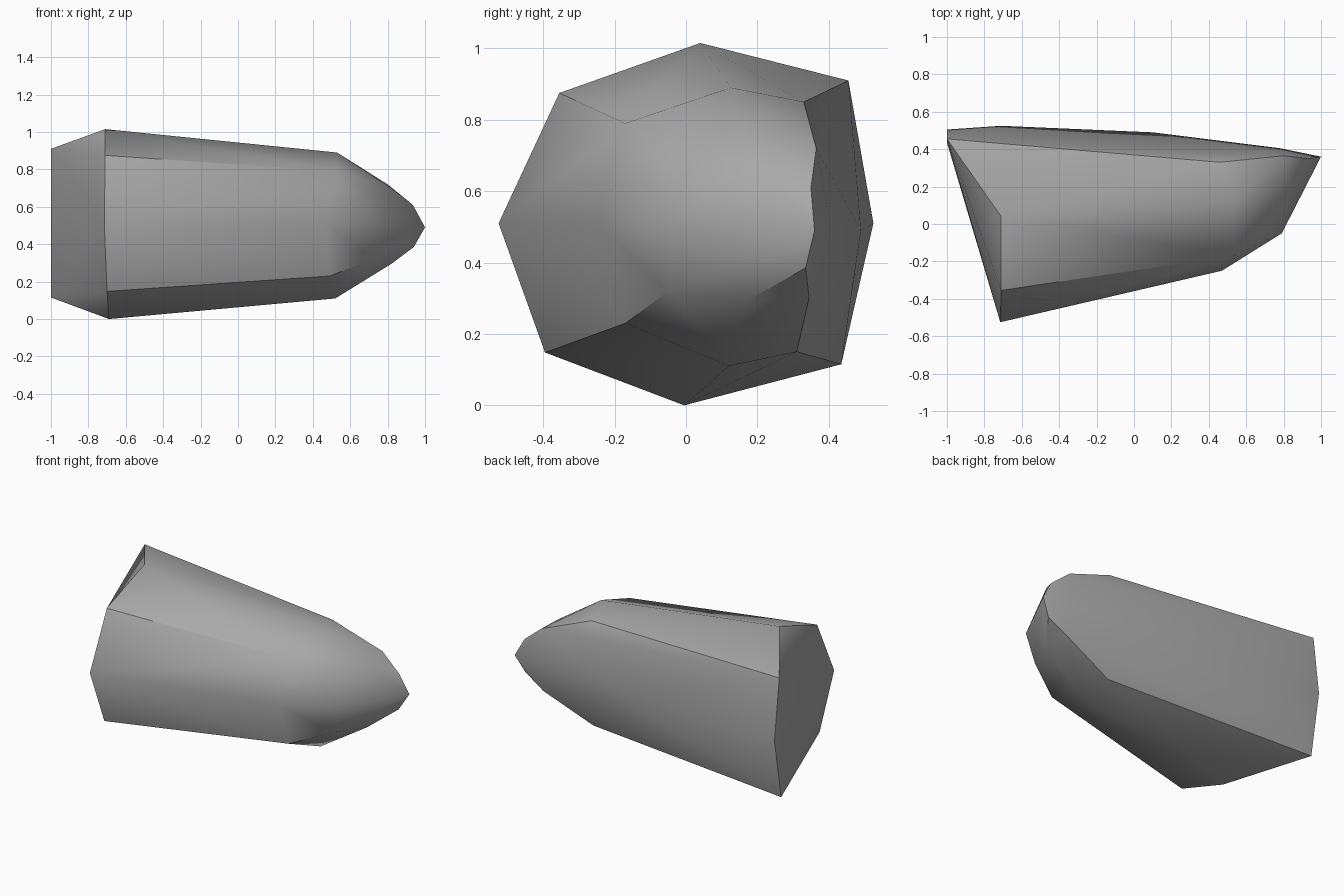
import bpy, bmesh, math

cube = bpy.data.objects.get("Cube")
if cube:
    bpy.data.objects.remove(cube, do_unlink=True)

# One flat stone colour
stone = bpy.data.materials.new("stone_grey")
stone.use_nodes = True
grey = (0.4, 0.4, 0.4, 1)
stone.diffuse_color = grey
stone.node_tree.nodes["Principled BSDF"].inputs["Base Color"].default_value = grey

# Cross-sections run top, front, bottom, back
broken_end = [(-.71, .04, 1.015), (-.71, -.355, .875), (-.715, -.525, .51),
              (-.7, -.395, .148), (-.69, -.005, 0), (-1, .435, .115),
              (-1, .505, .51), (-.71, .525, .51), (-1, .455, .91)]
shoulder = [(.53, .125, .89), (.53, -.17, .79), (.47, -.25, .51), (.49, -.17, .23),
            (.52, .12, .11), (.46, .31, .15), (.1, .49, .49), (.46, .33, .85)]
nose = [(.82, .175, .7), (.72, -.05, .66), (.79, -.05, .5), (.72, -.05, .32),
        (.82, .175, .295), (.8, .345, .3), (.78, .405, .5), (.8, .365, .72)]
tip = [(.935, .35, .61), (1, .36, .49), (.94, .335, .385)]

# Faceted shard wrapped around the sections
bm = bmesh.new()
for section in (broken_end, shoulder, nose, tip):
    for point in section:
        bm.verts.new(point)
hull = bmesh.ops.convex_hull(bm, input=bm.verts[:])
loose = [v for v in bm.verts if not v.link_faces]
bmesh.ops.delete(bm, geom=loose, context="VERTS")
bmesh.ops.dissolve_limit(bm, angle_limit=math.radians(1),
                         verts=bm.verts[:], edges=bm.edges[:])
bmesh.ops.recalc_face_normals(bm, faces=bm.faces[:])

mesh = bpy.data.meshes.new("rock_shard")
bm.to_mesh(mesh)
bm.free()
mesh.materials.append(stone)
shard = bpy.data.objects.new("rock_shard", mesh)
bpy.context.collection.objects.link(shard)

# Soft facets, with the strongest ridges kept sharp
bpy.context.view_layer.objects.active = shard
shard.select_set(True)
bpy.ops.object.shade_smooth_by_angle(angle=math.radians(40))
